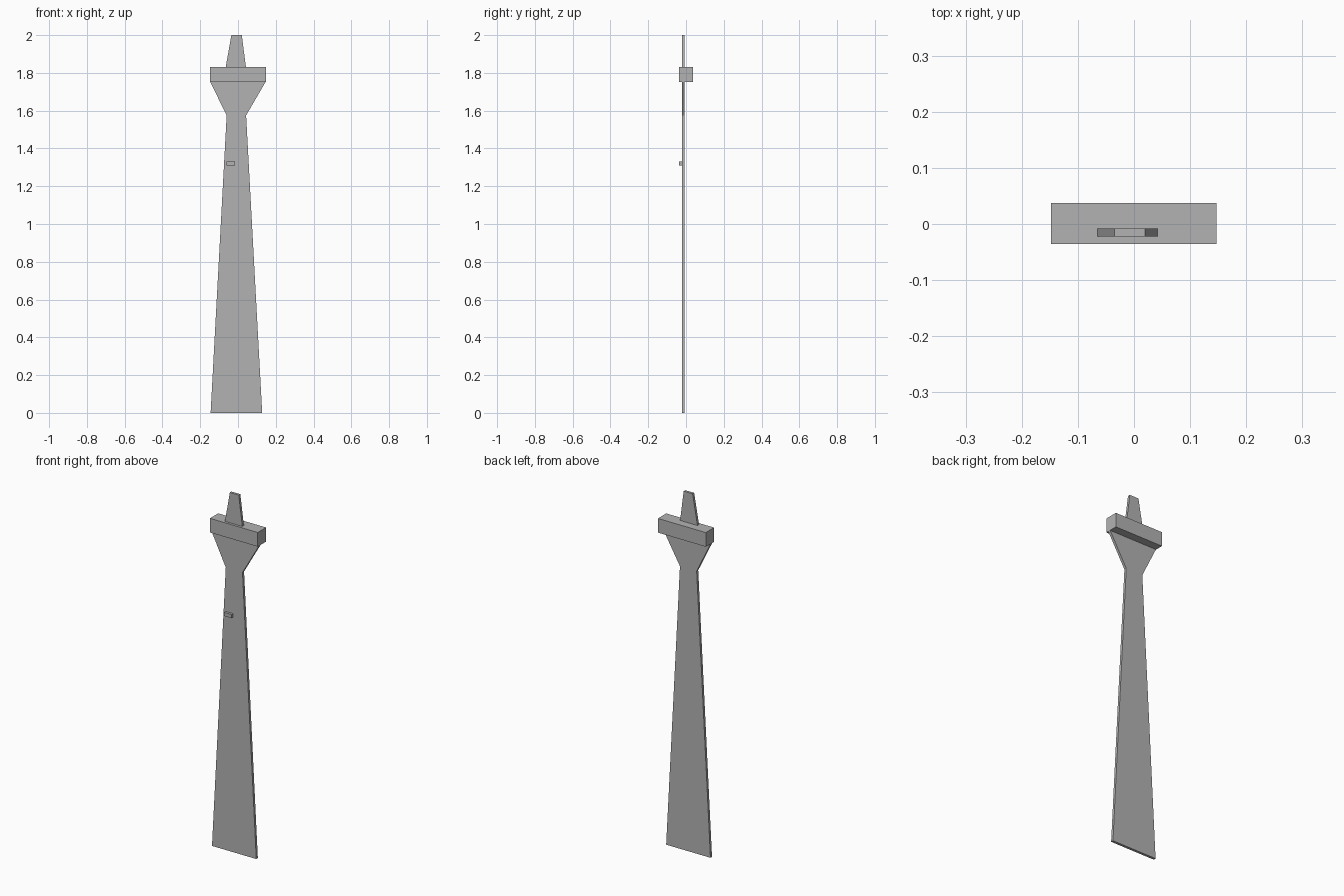
import bpy
import bmesh

if "Cube" in bpy.data.objects:
    bpy.data.objects.remove(bpy.data.objects["Cube"], do_unlink=True)

concrete = bpy.data.materials.new("concrete_grey")
concrete.use_nodes = True
grey = (0.45, 0.45, 0.45, 1)
concrete.diffuse_color = grey
concrete.node_tree.nodes["Principled BSDF"].inputs["Base Color"].default_value = grey


def slab(name, profile, front, back):
    """Extrude a front-facing outline of (left x, right x, z) levels along y."""
    outline = [(r, z) for l, r, z in profile] + [(l, z) for l, r, z in reversed(profile)]
    bm = bmesh.new()
    face = bm.faces.new([bm.verts.new((x, front, z)) for x, z in outline])
    extruded = bmesh.ops.extrude_face_region(bm, geom=[face])["geom"]
    moved = [v for v in extruded if isinstance(v, bmesh.types.BMVert)]
    bmesh.ops.translate(bm, verts=moved, vec=(0, back - front, 0))
    bmesh.ops.recalc_face_normals(bm, faces=bm.faces)
    mesh = bpy.data.meshes.new(name)
    bm.to_mesh(mesh)
    bm.free()
    mesh.materials.append(concrete)
    obj = bpy.data.objects.new(name, mesh)
    bpy.context.collection.objects.link(obj)
    return obj


# Thin upright parts share one plane
FRONT, BACK = -0.022, -0.008

# Tapered shaft, flaring out under the deck
slab("tower_shaft", [(-0.145, 0.128, 0), (-0.06, 0.043, 1.575)], FRONT, BACK)
slab("deck_flare", [(-0.06, 0.043, 1.575), (-0.147, 0.146, 1.752)], FRONT, BACK)

# Deck block and the spire above it
slab("deck", [(-0.148, 0.147, 1.752), (-0.148, 0.147, 1.831)], -0.036, 0.037)
slab("spire", [(-0.065, 0.042, 1.831), (-0.035, 0.02, 2)], FRONT, BACK)

# Small ledge on the front of the shaft
slab("ledge", [(-0.06, -0.015, 1.31), (-0.06, -0.015, 1.33)], -0.036, FRONT)
